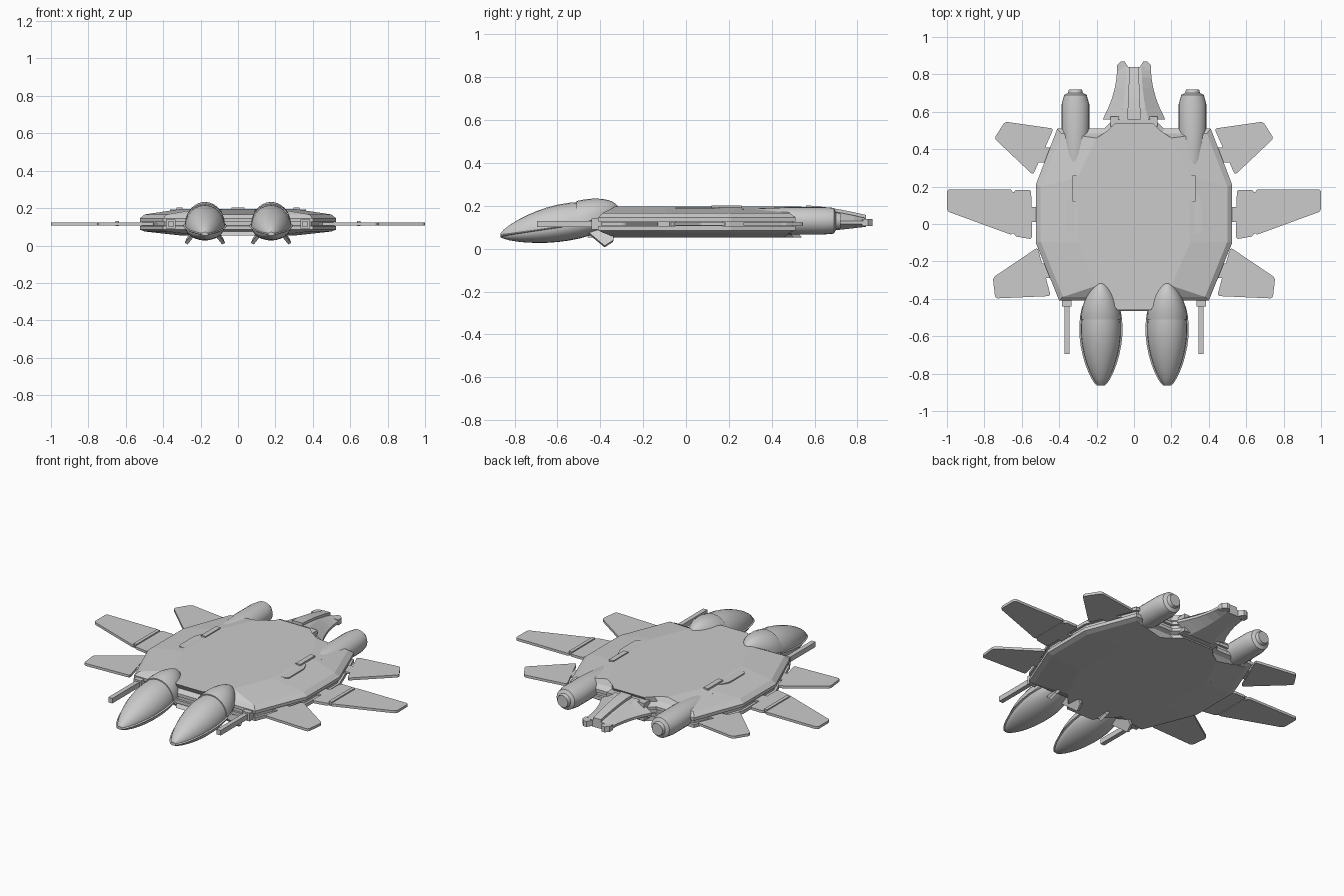
import bpy, bmesh
from math import sin, cos, pi, sqrt, radians

if "Cube" in bpy.data.objects:
    bpy.data.objects.remove(bpy.data.objects["Cube"])

grey = bpy.data.materials.new("hull grey")
grey.use_nodes = True
grey.diffuse_color = (.6, .6, .6, 1)
grey.node_tree.nodes["Principled BSDF"].inputs["Base Color"].default_value = grey.diffuse_color


def finish(name, bm, smooth=False, mirror=True):
    bmesh.ops.recalc_face_normals(bm, faces=bm.faces)
    mesh = bpy.data.meshes.new(name)
    bm.to_mesh(mesh)
    bm.free()
    mesh.materials.append(grey)
    part = bpy.data.objects.new(name, mesh)
    bpy.context.collection.objects.link(part)
    if mirror:
        modifier = part.modifiers.new("mirror", "MIRROR")
        modifier.use_mirror_merge = False
    if smooth:
        bpy.ops.object.select_all(action="DESELECT")
        part.select_set(True)
        bpy.context.view_layer.objects.active = part
        bpy.ops.object.shade_smooth_by_angle(angle=radians(35))


def skin(rings):
    """Join rings of equal point counts and cap both ends."""
    bm = bmesh.new()
    loops = [[bm.verts.new(point) for point in ring] for ring in rings]
    count = len(loops[0])
    for first, second in zip(loops, loops[1:]):
        for i in range(count):
            j = (i + 1) % count
            bm.faces.new((first[i], first[j], second[j], second[i]))
    bm.faces.new(loops[0])
    bm.faces.new(loops[-1])
    return bm


def oval(x, y, seam, width, above, below, count=24):
    """Cross-section with different heights above and below its seam."""
    ring = []
    for i in range(count):
        angle = 2 * pi * i / count
        rise = sin(angle)
        ring.append((x + width * cos(angle), y, seam + rise * (above if rise > 0 else below)))
    return ring


def plate(name, outline, bottom, top, rounding=0, mirror=True):
    bm = skin([[(x, y, z) for x, y in outline] for z in (bottom, top)])
    if rounding:
        upright = [e for e in bm.edges if abs(e.verts[0].co.z - e.verts[1].co.z) > .001]
        bmesh.ops.bevel(bm, geom=upright, offset=rounding, segments=3, profile=.5, affect="EDGES")
    finish(name, bm, mirror=mirror)


def box(name, left, right, front, back, bottom, top, mirror=True):
    outline = [(left, front), (right, front), (right, back), (left, back)]
    plate(name, outline, bottom, top, mirror=mirror)


# Main hull: stacked outlines with a groove round the rim
rim = [(.1, -.465), (.14, -.41), (.4, -.41), (.525, -.1),
       (.525, .21), (.41, .51), (.16, .51), (.12, .55)]
deck = [(.09, -.46), (.13, -.4), (.2, -.33), (.3, -.1),
        (.3, .25), (.2, .46), (.14, .5), (.1, .54)]


def level(half, z, scale=1):
    whole = half + [(-x, y) for x, y in reversed(half)]
    return [(x * scale, y * scale, z) for x, y in whole]


groove = [level(rim, z, scale) for z, scale in
          ((.085, 1), (.105, 1), (.106, .975), (.126, .975), (.127, 1), (.145, 1))]
finish("hull", skin([level(deck, .053), level(rim, .075, .95), *groove,
                     level(rim, .166, .95), level(deck, .196)]), mirror=False)

# Front pods: teardrop body, seam flange and raised rear hood
pod_x = .177
body, flange, hood = [], [], []
steps = 16
for i in range(1, steps):
    t = (1 - cos(pi * i / steps)) / 2
    y = -.87 + t * .55
    seam = .06 + t * .08
    width = .107 * sqrt(sin(pi * t ** 1.2))
    body.append(oval(pod_x, y, seam, width, width, width * .65))
    if t < .85:
        flange.append(oval(pod_x, y, seam, width + .009, .007, .007))
for i in range(steps):
    t = sin(pi / 2 * i / steps)
    fade = cos(pi / 2 * t)
    hood.append(oval(pod_x, -.51 + t * .2, .115 + t * .05, .107 * fade ** .6,
                     .107 * fade ** .4, .02 * fade))
finish("front_pod", skin(body), smooth=True)
finish("pod_flange", skin(flange), smooth=True)
finish("pod_hood", skin(hood), smooth=True)

# Splayed fins under each pod
for side, label in ((1, "outer"), (-1, "inner")):
    fin = []
    for shift in (-.008, .008):
        fin.append([(pod_x + side * (spread + shift), y, z + shift / 2) for spread, y, z in
                    ((.04, -.47, .085), (.1, -.38, .01), (.09, -.34, .035), (.04, -.33, .1))])
    finish(label + "_pod_fin", skin(fin))

# Forward booms
box("front_boom", .345, .372, -.695, -.4, .1, .13)
box("boom_socket", .335, .385, -.44, -.38, .09, .14)

# Rear nacelles, their forks, link rods and deck capsules
nacelle_x = .313
finish("nacelle", skin([
    oval(nacelle_x, y, .13, width, min(width, .064), min(width, .064)) for y, width in
    ((.22, .045), (.25, .055), (.5, .074), (.64, .074), (.69, .06), (.7, .04), (.72, .035))]),
    smooth=True)
for side, label in ((1, "outer"), (-1, "inner")):
    x = nacelle_x + side * .037
    box(label + "_nacelle_fork", x - .014, x + .014, .22, .27, .075, .185)
box("link_rod", nacelle_x - .015, nacelle_x + .015, .12, .26, .056, .202)
capsule = [(nacelle_x + side * width, y) for side, width, y in
           ((-1, .05, -.05), (1, .05, -.05), (1, .05, .11), (1, .02, .17),
            (-1, .02, .17), (-1, .05, .11))]
plate("deck_capsule", capsule, .062, .193, rounding=.02)

# Tail: neck, flared shell, spine and twin tips
box("tail_neck", -.125, .125, .52, .575, .075, .18, mirror=False)
shell, spine = [], []
for i in range(6):
    t = i / 5
    y = .56 + t * .28
    width = .09 + .077 * (1 - t) ** 2
    flat = width * .45
    top = .187 - .045 * t ** 1.5
    low = .07 + .032 * t
    shell.append([(width, y, .115), (width, y, .13), (flat, y, top), (-flat, y, top),
                  (-width, y, .13), (-width, y, .115), (-flat, y, low), (flat, y, low)])
    edge = .036 - .012 * t
    spine.append([(-edge, y, .12), (edge, y, .12), (edge, y, top + .015), (-edge, y, top + .015)])
finish("tail_shell", skin(shell), mirror=False)
finish("tail_spine", skin(spine), mirror=False)
plate("tail_tip", [(.02, .82), (.05, .87), (.07, .87), (.09, .85), (.09, .82)], .105, .138)

# Flat radial wings
wings = {
    "rear_wing": [(.43, .51), (.69, .547), (.747, .458), (.54, .262)],
    "middle_wing": [(.65, .185), (1, .185), (1, .068), (.65, -.06)],
    "middle_wing_root": [(.55, .183), (.64, .183), (.64, -.065), (.545, -.082)],
    "front_wing": [(.515, -.125), (.755, -.287), (.742, -.398), (.445, -.385)],
}
for name, outline in wings.items():
    plate(name, outline, .108, .123, rounding=.015)
box("wing_hinge", .636, .656, -.05, .17, .105, .13)

# Stubs tying the wings into the hull groove
for label, y in (("front", -.25), ("middle", .05), ("rear", .37)):
    box(label + "_wing_stub", .4, .56, y - .04, y + .04, .11, .121)
